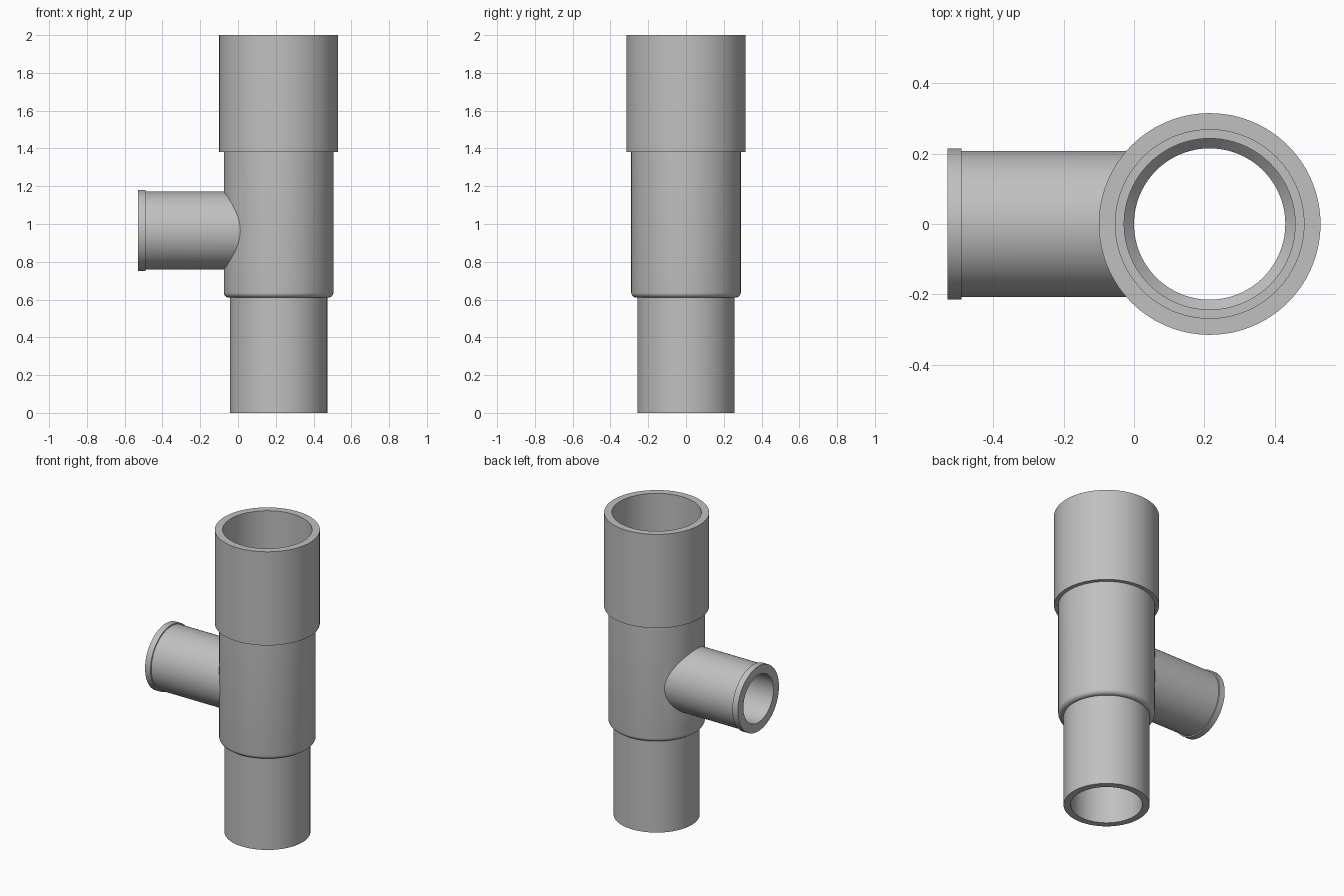
import bpy, math
import bmesh
from mathutils import Matrix

cube = bpy.data.objects.get("Cube")
if cube:
    bpy.data.objects.remove(cube, do_unlink=True)

SEGMENTS = 96
AXIS_X = 0.215      # centre line of the upright pipe
BRANCH_Z = 0.965    # centre line of the side branch

grey = bpy.data.materials.new("plastic grey")
grey.use_nodes = True
colour = (0.53, 0.53, 0.53, 1)
grey.diffuse_color = colour
grey.node_tree.nodes["Principled BSDF"].inputs["Base Color"].default_value = colour


def lathe(name, profile, matrix):
    """Closed solid turned about local z from (radius, height) points."""
    bm = bmesh.new()
    rings = []
    for r, h in profile:
        rings.append([bm.verts.new((r * math.cos(a), r * math.sin(a), h))
                      for a in (math.tau * i / SEGMENTS for i in range(SEGMENTS))])
    for low, high in zip(rings, rings[1:]):
        for i in range(SEGMENTS):
            j = (i + 1) % SEGMENTS
            bm.faces.new((low[i], low[j], high[j], high[i]))
    bm.faces.new(rings[0])
    bm.faces.new(rings[-1])
    bmesh.ops.recalc_face_normals(bm, faces=bm.faces)
    bm.transform(matrix)
    mesh = bpy.data.meshes.new(name)
    bm.to_mesh(mesh)
    bm.free()
    mesh.materials.append(grey)
    obj = bpy.data.objects.new(name, mesh)
    bpy.context.collection.objects.link(obj)
    return obj


def combine(target, other, operation):
    """Apply a boolean and remove the helper solid."""
    other.hide_render = True
    mod = target.modifiers.new(operation, 'BOOLEAN')
    mod.object = other
    mod.operation = operation
    mod.solver = 'EXACT'
    bpy.context.view_layer.objects.active = target
    bpy.ops.object.modifier_apply(modifier=mod.name)
    bpy.data.objects.remove(other, do_unlink=True)


upright = Matrix.Translation((AXIS_X, 0, 0))
# Branch: local z runs towards -x, starting on the upright centre line
sideways = Matrix.Translation((AXIS_X, 0, BRANCH_Z)) @ Matrix.Rotation(-math.pi / 2, 4, 'Y')

# Outer shell: spigot, rounded shoulder, body and socket
FILLET = 0.027
shoulder = [(0.29 - FILLET + FILLET * math.sin(a), 0.61 + FILLET - FILLET * math.cos(a))
            for a in (math.pi / 2 * i / 6 for i in range(7))]
pipe = lathe("pipe_tee", [(0.258, 0), (0.258, 0.61)] + shoulder
             + [(0.29, 1.38), (0.315, 1.38), (0.315, 2)], upright)

# Side branch with its end collar
branch = lathe("branch", [(0.207, 0), (0.207, 0.705), (0.215, 0.705), (0.215, 0.745)], sideways)
combine(pipe, branch, 'UNION')

# Stepped bore through the upright, and the bore of the branch
bore = lathe("bore", [(0.215, -0.1), (0.215, 0.61), (0.243, 0.64), (0.243, 1.38),
                      (0.268, 1.38), (0.268, 2.1)], upright)
combine(pipe, bore, 'DIFFERENCE')
branch_bore = lathe("branch_bore", [(0.157, 0), (0.157, 0.85)], sideways)
combine(pipe, branch_bore, 'DIFFERENCE')

# Smooth walls, sharp rims
bpy.ops.object.select_all(action='DESELECT')
pipe.select_set(True)
bpy.context.view_layer.objects.active = pipe
bpy.ops.object.shade_smooth_by_angle(angle=math.radians(30))
